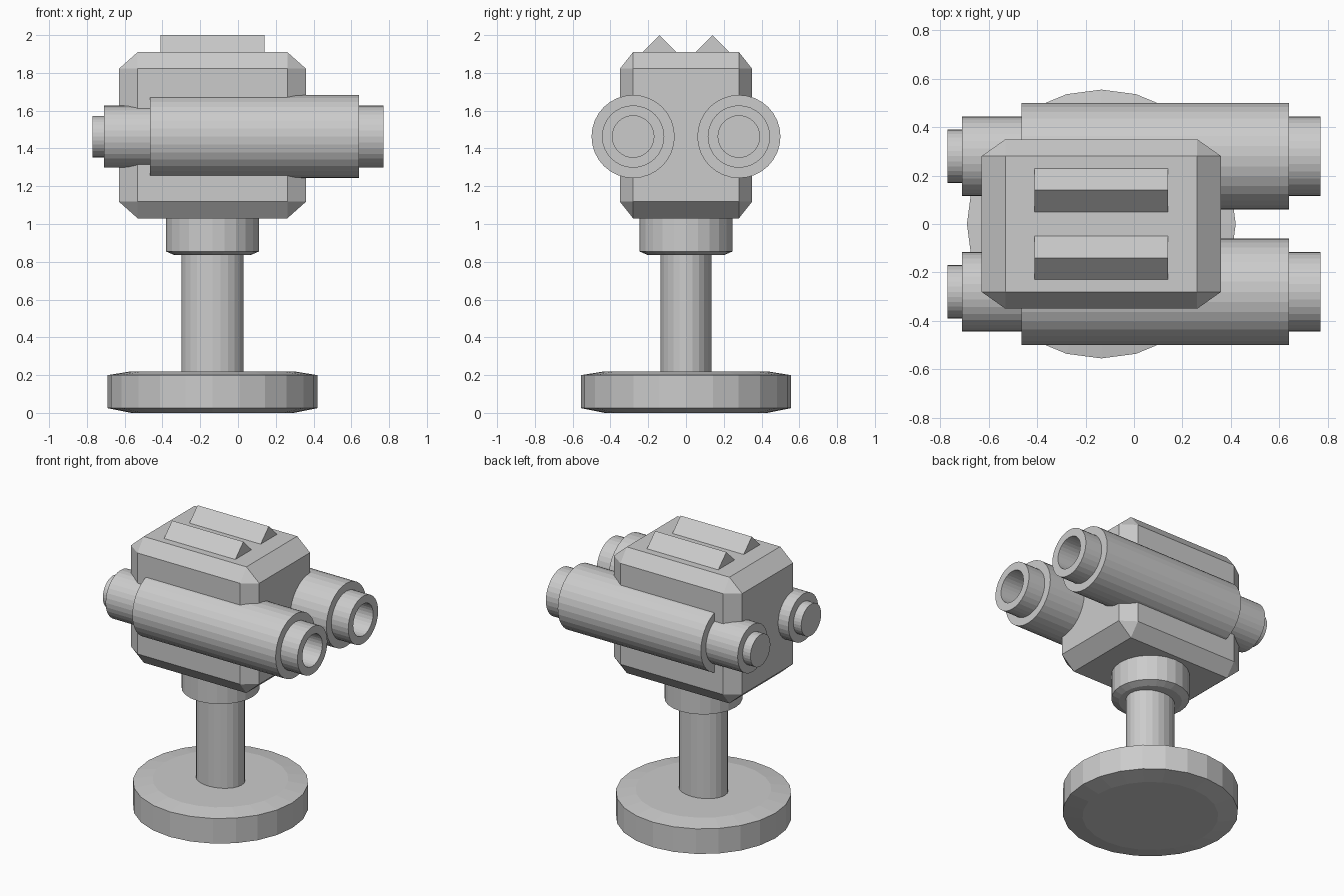
import bpy, bmesh
from math import sin, cos, pi
from mathutils import Matrix, Vector

if "Cube" in bpy.data.objects:
    bpy.data.objects.remove(bpy.data.objects["Cube"])

CX = -0.135  # axis of the stand and head


def make_object(name, bm):
    bmesh.ops.recalc_face_normals(bm, faces=bm.faces)
    mesh = bpy.data.meshes.new(name)
    bm.to_mesh(mesh)
    bm.free()
    obj = bpy.data.objects.new(name, mesh)
    bpy.context.collection.objects.link(obj)
    return obj


def lathe(name, profile, sides, matrix):
    """Spin (radius, height) points around local z, capping both ends."""
    bm = bmesh.new()
    rings = [[bm.verts.new((r * cos(2 * pi * i / sides), r * sin(2 * pi * i / sides), h))
              for i in range(sides)] for r, h in profile]
    for a, b in zip(rings, rings[1:]):
        for i in range(sides):
            j = (i + 1) % sides
            bm.faces.new((a[i], a[j], b[j], b[i]))
    bm.faces.new(rings[0][::-1])
    bm.faces.new(rings[-1])
    bm.transform(matrix)
    return make_object(name, bm)


stand = Matrix.Translation((CX, 0, 0))

# Round chamfered foot
lathe("base", [(0.43, 0), (0.555, 0.025), (0.555, 0.2), (0.43, 0.22)], 24, stand)

# Slightly oval post
lathe("post", [(1, 0.2), (1, 0.86)], 24,
      stand @ Matrix.Diagonal((0.165, 0.135, 1, 1)))

# Collar under the head
lathe("collar", [(0.2, 0.835), (0.247, 0.855), (0.247, 1.05)], 24, stand)

# Chamfered head block
bm = bmesh.new()
bmesh.ops.create_cube(bm, size=2)
bmesh.ops.bevel(bm, geom=bm.edges[:], offset=0.2, segments=1, affect='EDGES')
bm.transform(Matrix.Translation((CX, 0, 1.47)) @ Matrix.Diagonal((0.495, 0.35, 0.44, 1)))
make_object("head", bm)

# Barrel outline from rear tip to muzzle, then back into the bore
barrel = [(0.11, -0.77), (0.11, -0.71), (0.165, -0.71), (0.165, -0.465),
          (0.22, -0.465), (0.22, 0.64), (0.165, 0.64), (0.165, 0.77),
          (0.11, 0.77), (0.11, 0.45)]

for side, label in ((-1, "front"), (1, "back")):
    # Twin barrels along x
    lathe(label + "_barrel", barrel, 32,
          Matrix.Translation((0, side * 0.28, 1.463)) @ Matrix.Rotation(pi / 2, 4, 'Y'))

    # Triangular ridges on the roof
    bm = bmesh.new()
    tri = bm.faces.new([bm.verts.new((-0.41, side * 0.14 + y, z))
                        for y, z in ((-0.09, 1.91), (0.09, 1.91), (0, 2.0))])
    ext = bmesh.ops.extrude_face_region(bm, geom=[tri], use_keep_orig=True)
    bmesh.ops.translate(bm, vec=Vector((0.55, 0, 0)),
                        verts=[v for v in ext["geom"] if isinstance(v, bmesh.types.BMVert)])
    make_object(label + "_roof_ridge", bm)
